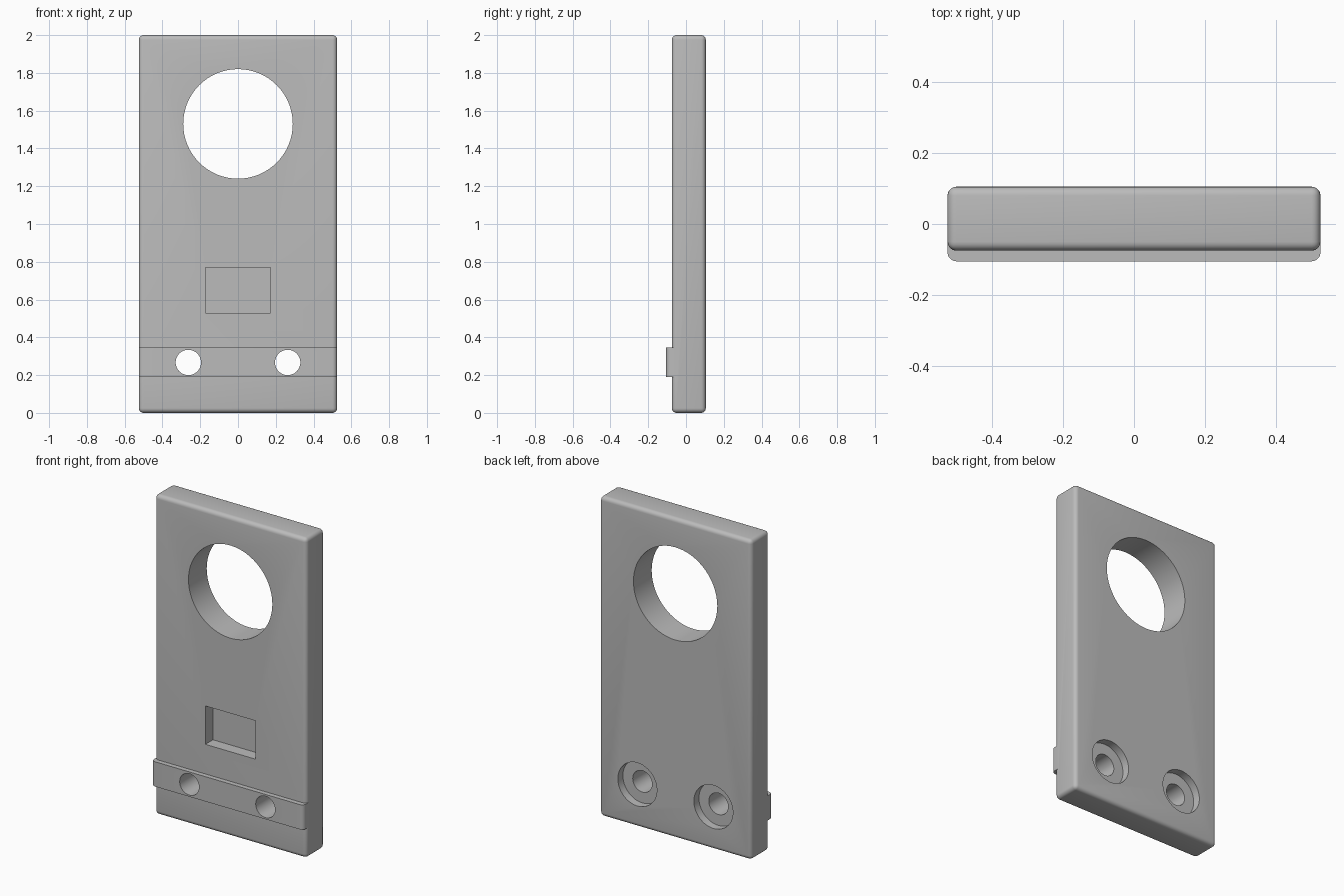
import bpy, math

cube = bpy.data.objects.get("Cube")
if cube:
    bpy.data.objects.remove(cube, do_unlink=True)

grey = bpy.data.materials.new("plain grey")
grey.use_nodes = True
COLOUR = (0.5, 0.5, 0.5, 1)
grey.diffuse_color = COLOUR
grey.node_tree.nodes["Principled BSDF"].inputs["Base Color"].default_value = COLOUR


def box(name, x, y, z):
    """Box spanning the given (low, high) ranges."""
    spans = (x, y, z)
    bpy.ops.mesh.primitive_cube_add(size=1, location=[sum(s) / 2 for s in spans])
    ob = bpy.context.object
    ob.name = name
    ob.scale = [s[1] - s[0] for s in spans]
    bpy.ops.object.transform_apply(location=True, rotation=False, scale=True)
    ob.data.materials.append(grey)
    return ob


def rod(name, radius, x, y, z):
    """Cylinder along y spanning the given (low, high) range."""
    bpy.ops.mesh.primitive_cylinder_add(
        vertices=64, radius=radius, depth=y[1] - y[0],
        location=(x, sum(y) / 2, z), rotation=(math.pi / 2, 0, 0))
    ob = bpy.context.object
    ob.name = name
    ob.data.materials.append(grey)
    return ob


def apply(ob, mod):
    bpy.ops.object.select_all(action='DESELECT')
    ob.select_set(True)
    bpy.context.view_layer.objects.active = ob
    bpy.ops.object.modifier_apply(modifier=mod.name)


def combine(ob, tool, operation):
    mod = ob.modifiers.new(operation, 'BOOLEAN')
    mod.operation = operation
    mod.solver = 'EXACT'
    mod.object = tool
    apply(ob, mod)
    bpy.data.objects.remove(tool, do_unlink=True)


def round_edges(ob, radius, vertical_only=False):
    mod = ob.modifiers.new("round", 'BEVEL')
    mod.width = radius
    mod.segments = 5
    mod.limit_method = 'ANGLE'
    if vertical_only:
        weight = ob.data.attributes.new("bevel_weight_edge", 'FLOAT', 'EDGE')
        for e in ob.data.edges:
            a, b = (ob.data.vertices[i].co for i in e.vertices)
            front = a.y < -0.1 and b.y < -0.1
            weight.data[e.index].value = float(front and abs(a.z - b.z) > 0.1)
        mod.limit_method = 'WEIGHT'
    apply(ob, mod)


# Main plate with softened edges
plate = box("plate", (-0.525, 0.525), (-0.075, 0.105), (0, 2))
round_edges(plate, 0.025)

# Raised rail across the lower front
rail = box("rail", (-0.525, 0.525), (-0.105, -0.045), (0.19, 0.345))
round_edges(rail, 0.025, vertical_only=True)
combine(plate, rail, 'UNION')

# Large round opening and shallow front pocket
combine(plate, rod("opening", 0.29, 0, (-0.3, 0.3), 1.53), 'DIFFERENCE')
combine(plate, box("pocket", (-0.173, 0.173), (-0.3, 0), (0.53, 0.77)), 'DIFFERENCE')

# Screw holes, counterbored from the back
for x in (-0.263, 0.263):
    combine(plate, rod("screw_hole", 0.067, x, (-0.3, 0.3), 0.267), 'DIFFERENCE')
    combine(plate, rod("counterbore", 0.135, x, (0.055, 0.3), 0.267), 'DIFFERENCE')

bpy.context.view_layer.objects.active = plate
plate.select_set(True)
bpy.ops.object.shade_smooth_by_angle(angle=math.radians(30))
